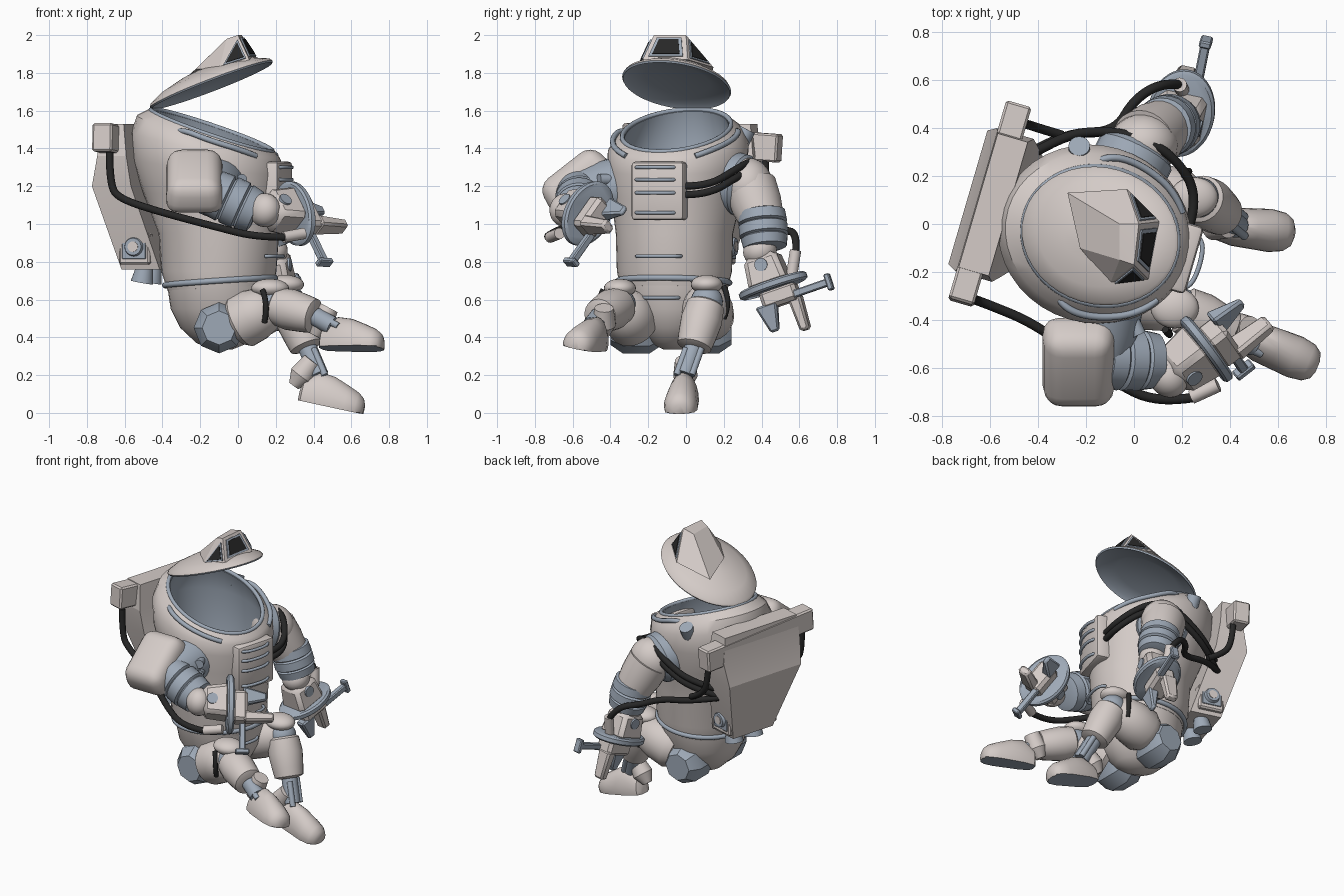
import bpy, bmesh
from math import sin, cos, pi, radians, atan2
from mathutils import Vector, Matrix

default_cube = bpy.data.objects.get("Cube")
if default_cube:
    bpy.data.objects.remove(default_cube, do_unlink=True)


def material(name, red, green, blue):
    mat = bpy.data.materials.new(name)
    mat.use_nodes = True
    mat.diffuse_color = (red, green, blue, 1)
    mat.node_tree.nodes["Principled BSDF"].inputs["Base Color"].default_value = (red, green, blue, 1)
    return mat


SHELL = material("warm grey shell", .66, .6, .575)
STEEL = material("blue grey steel", .34, .395, .47)
RUBBER = material("black rubber", .02, .02, .02)

# Torso frame: local x is forward, local y is left
BODY = Matrix.Translation((-.14, -.05, 0)) @ Matrix.Rotation(radians(-16.3), 4, "Z")
WORLD = Matrix.Identity(4)


def finish(name, bm, *mats, matrix=WORLD, angle=35):
    bmesh.ops.recalc_face_normals(bm, faces=bm.faces)
    mesh = bpy.data.meshes.new(name)
    bm.to_mesh(mesh)
    bm.free()
    for mat in mats:
        mesh.materials.append(mat)
    mesh.shade_smooth()
    mesh.set_sharp_from_angle(angle=radians(angle))
    obj = bpy.data.objects.new(name, mesh)
    obj.matrix_world = matrix
    bpy.context.scene.collection.objects.link(obj)
    return obj


def loft(name, rings, *mats, split=None, matrix=WORLD, angle=35):
    """Skin a stack of rings; bands from index split on use the second material."""
    bm = bmesh.new()
    rows = [[bm.verts.new(p) for p in ring] for ring in rings]
    count = len(rows[0])
    for band, (low, high) in enumerate(zip(rows, rows[1:])):
        for i in range(count):
            j = (i + 1) % count
            face = bm.faces.new((low[i], low[j], high[j], high[i]))
            face.material_index = int(split is not None and band >= split)
    bm.faces.new(rows[0])
    bm.faces.new(rows[-1]).material_index = int(split is not None)
    return finish(name, bm, *mats, matrix=matrix, angle=angle)


def ellipse(x, z, slope, rx, ry, count=40):
    turns = [2 * pi * i / count for i in range(count)]
    return [Vector((x + rx * cos(a), ry * sin(a), z + slope * rx * cos(a))) for a in turns]


def rect(z, back, front, half):
    return [(back, -half, z), (front, -half, z), (front, half, z), (back, half, z)]


def lathe(name, start, end, profile, mat, matrix=WORLD, count=24):
    """Turn (position along axis, radius) pairs about the line start to end."""
    start, end = Vector(start), Vector(end)
    frame = Matrix.Translation(start) @ (end - start).to_track_quat("Z", "Y").to_matrix().to_4x4()
    length = (end - start).length
    rings = [ellipse(0, t * length, 0, r, r, count) for t, r in profile]
    return loft(name, rings, mat, matrix=matrix @ frame)


def rod(name, start, end, radius, mat, matrix=WORLD):
    return lathe(name, start, end, [(0, radius), (1, radius)], mat, matrix, 16)


def tube(name, points, radius, mat, matrix=WORLD, closed=False):
    curve = bpy.data.curves.new(name, "CURVE")
    curve.dimensions = "3D"
    curve.bevel_depth, curve.bevel_resolution = radius, 3
    curve.resolution_u, curve.use_fill_caps = 6, True
    spline = curve.splines.new("NURBS")
    spline.points.add(len(points) - 1)
    for slot, p in zip(spline.points, points):
        slot.co = (*p, 1)
    spline.order_u = 3
    spline.use_endpoint_u, spline.use_cyclic_u = not closed, closed
    temp = bpy.data.objects.new(name + " path", curve)
    mesh = bpy.data.meshes.new_from_object(temp)
    bpy.data.objects.remove(temp)
    bm = bmesh.new()
    bm.from_mesh(mesh)
    return finish(name, bm, mat, matrix=matrix, angle=60)


def box(name, centre, size, mat, matrix=WORLD, bevel=.01, segments=1, taper=1):
    bm = bmesh.new()
    bmesh.ops.create_cube(bm, size=1)
    for v in bm.verts:
        grow = taper if v.co.z > 0 else 1
        v.co = Vector((v.co.x * size[0] * grow, v.co.y * size[1] * grow, v.co.z * size[2]))
    bmesh.ops.bevel(bm, geom=bm.edges[:], offset=bevel, segments=segments, profile=.5, affect="EDGES")
    return finish(name, bm, mat, matrix=matrix @ Matrix.Translation(centre))


def ball(name, centre, radii, mat, matrix=WORLD):
    bm = bmesh.new()
    bmesh.ops.create_uvsphere(bm, u_segments=24, v_segments=14, radius=1)
    bm.transform(Matrix.Diagonal((*radii, 1)))
    return finish(name, bm, mat, matrix=matrix @ Matrix.Translation(centre))


def frame_at(origin, axis, side):
    """Frame whose z follows axis and whose x leans towards side."""
    z = Vector(axis).normalized()
    y = z.cross(Vector(side)).normalized()
    rows = Matrix((y.cross(z), y, z)).transposed().to_4x4()
    return Matrix.Translation(origin) @ rows


# Hollow torso, rim and belt
outer = [(.05, .66, .05, .28, .285), (.04, .75, 0, .305, .305), (.04, .95, 0, .32, .31),
         (0, 1.15, -.05, .365, .345), (-.02, 1.3, -.1, .4, .37), (-.03, 1.41, -.2, .4, .37),
         (-.02, 1.465, -.3, .38, .335), (0, 1.495, -.345, .335, .295)]
inner = [(0, 1.49, -.345, .31, .27), (-.02, 1.35, -.2, .35, .32), (.02, 1, 0, .28, .27)]
loft("torso", [ellipse(*s) for s in outer + inner], SHELL, STEEL, split=len(outer) - 1, matrix=BODY)
tube("neck_rim", ellipse(0, 1.495, -.345, .325, .285), .013, STEEL, BODY, True)
tube("belt_ring", ellipse(.047, .695, .07, .292, .294), .016, STEEL, BODY, True)
pelvis = [(.05, .67, .05, .28, .285), (.05, .55, 0, .265, .26), (.05, .45, 0, .215, .2),
          (.06, .37, 0, .14, .12), (.06, .335, 0, .05, .05)]
loft("pelvis", [ellipse(*s) for s in pelvis], SHELL, matrix=BODY)

# Hinged lid with a faceted turret
LID = BODY @ Matrix.Translation((0, 0, 1.735)) @ Matrix.Rotation(-atan2(.255, .66), 4, "Y")
dome = [(.105, .01), (.1, .1), (.085, .4), (.055, .75), (.02, .97), (.005, 1), (-.005, .98)]
under = [(.015, .9), (.03, .6), (.04, .2)]
levels = [(h, r) for h, r in dome + under]
loft("lid", [ellipse(0, h, 0, .353 * r, .285 * r) for h, r in levels], SHELL, STEEL, split=5, matrix=LID)
turret = {"top_r": (0, -.17, 2), "top_l": (.02, 0, 2), "rear_r": (-.06, -.15, 1.98), "rear_l": (-.06, 0, 1.98),
          "low_r": (.06, -.23, 1.87), "low_l": (.105, .01, 1.87), "keel_r": (-.1, -.25, 1.82),
          "keel_l": (-.03, .145, 1.83), "tail_r": (-.225, -.1, 1.82), "tail_l": (-.277, .13, 1.77)}
bm = bmesh.new()
for p in turret.values():
    bm.verts.new(p)
bmesh.ops.convex_hull(bm, input=bm.verts[:])
finish("lid_turret", bm, SHELL, angle=10)


def window(*names):
    corners = [Vector(turret[n]) for n in names]
    middle = sum(corners, Vector()) / len(corners)
    normal = (corners[1] - corners[0]).cross(corners[-1] - corners[0]).normalized()
    for part, scale, lift, mat in (("window_frame", .76, .008, STEEL), ("window_pane", .6, .012, RUBBER)):
        ring = [middle + (c - middle) * scale for c in corners]
        loft(part, [[p + normal * d for p in ring] for d in (lift - .009, lift)], mat)


window("low_r", "low_l", "top_l", "top_r")
window("keel_r", "low_r", "top_r")
window("low_l", "keel_l", "top_l")

# Chest box, grab bars and shoulder rails
box("chest_box", (.35, .01, 1.175), (.11, .29, .31), SHELL, BODY, .02, 2)
bars = [(z, .41, .11) for z in (1.3, 1.235, 1.165, 1.06)] + [(.83, .36, .12), (.61, .315, .1)]
for z, x, half in bars:
    bar = [(x - .03, -half, z), (x + .02, -half, z), (x + .02, half, z), (x - .03, half, z)]
    tube("grab_bar", bar, .01, STEEL, BODY)
for side in (-1, 1):
    rail = [(-.1, .29, 1.49), (-.06, .335, 1.5), (.08, .335, 1.445), (.25, .265, 1.39), (.3, .19, 1.36)]
    tube("shoulder_rail", [(x, side * y, z) for x, y, z in rail], .015, STEEL, BODY)
for z in (1.235, 1.165):
    rod("chest_knob", (.2, -.27, z), (.27, -.35, z), .03, STEEL, BODY)
rod("shoulder_lamp", (-.18, .3, 1.43), (-.19, .335, 1.5), .045, STEEL, BODY)

# Backpack
pack = [(1.53, -.53, -.4, .29), (1.36, -.54, -.38, .31), (1.2, -.575, -.36, .29), (.76, -.45, -.24, .16)]
loft("backpack", [rect(*p) for p in pack], SHELL, matrix=BODY, angle=10)
bar_frame = BODY @ Matrix.Translation((-.48, 0, 1.43)) @ Matrix.Rotation(radians(-4), 4, "X")
box("backpack_bar", (0, 0, 0), (.11, .86, .15), SHELL, bar_frame)
for side in (-1, 1):
    box("vent_block", (-.37, side * .16, .87), (.17, .07, .17), SHELL, BODY)
    box("vent_plate", (-.37, side * .197, .88), (.13, .008, .13), STEEL, BODY, .002)
    lathe("vent_ring", (-.37, side * .19, .88), (-.37, side * .22, .88), [(0, .055), (1, .045)], STEEL, BODY)
    rod("vent_core", (-.37, side * .2, .88), (-.37, side * .224, .88), .028, SHELL, BODY)
    lathe("exhaust", (-.34, side * .08, .8), (-.36, side * .08, .69), [(0, .04), (1, .06)], STEEL, BODY)

# Hoses
hoses = {"right_hose": [(-.68, -.31, 1.38), (-.68, -.31, 1.2), (-.62, -.33, 1.13), (-.4, -.42, 1.06),
                        (-.1, -.65, .98), (.1, -.75, .93), (.26, -.72, .93)],
         "left_arm_hose": [(-.46, .28, 1.05), (-.3, .38, 1.02), (-.08, .38, .98), (0, .52, .97),
                           (.12, .59, .95), (.19, .58, .84)],
         "pack_drop_hose": [(-.47, .42, 1.36), (-.46, .42, 1.2), (-.4, .4, 1.1), (-.3, .37, 1.05)]}
for drop, label in ((0, "upper"), (.045, "lower")):
    hoses[label + "_chest_hose"] = [(x, y, z - drop) for x, y, z in (
        (.23, -.01, 1.2), (.27, .12, 1.2), (.17, .28, 1.3), (.03, .36, 1.34), (-.12, .39, 1.25),
        (-.3, .37, 1.15), (-.46, .27, 1.1))]
for name, path in hoses.items():
    tube(name, path, .02, RUBBER)
rod("right_hose_cap", (.24, -.72, .93), (.35, -.67, .95), .03, SHELL)
rod("left_hose_cap", (.19, .58, .86), (.2, .56, .73), .03, SHELL)

# Upper arms
BANDS = [(0, .1), (.04, .125), (.3, .13), (.34, .115), (.38, .13), (.64, .13), (.68, .115),
         (.72, .125), (.96, .115), (1, .08)]
lathe("right_collar", (-.12, -.33, 1.2), (-.14, -.55, 1.17), [(0, .16), (.5, .15), (1, .12)], STEEL)
tilt = Matrix.Translation((-.23, -.585, 1.235)) @ Matrix.Rotation(radians(38), 4, "X")
box("right_shoulder_pad", (0, 0, 0), (.32, .42, .19), SHELL, tilt, .07, 4, .85)
lathe("right_arm_bands", (-.14, -.56, 1.17), (.1, -.57, 1.06), BANDS, STEEL)
lathe("left_collar", (-.02, .24, 1.22), (.02, .32, 1.2), [(0, .165), (.7, .165), (1, .14)], STEEL)
ball("left_shoulder", (.04, .33, 1.2), (.145, .13, .15), SHELL)
lathe("left_upper_arm", (.04, .34, 1.2), (.13, .41, 1.0), [(0, .14), (.5, .135), (1, .115)], SHELL)
lathe("left_arm_bands", (.115, .4, 1.07), (.17, .42, .87), BANDS, STEEL)

# Forearms with cuff discs and claws
right_arm = frame_at((.19, -.6, 1.07), (.77, .6, -.05), (.2, -.5, -.6))
left_arm = frame_at((.18, .41, .8), (.1, .3, -.92), (.2, .95, .1))
for side, arm in (("right", right_arm), ("left", left_arm)):
    ball(side + "_elbow", (0, 0, -.06), (.09, .09, .08), SHELL, arm)
    box(side + "_forearm", (0, 0, .05), (.18, .17, .17), SHELL, arm, .025, 1, 1.2)
    rod(side + "_elbow_knob", (0, -.1, .02), (0, .1, .02), .035, STEEL, arm)
    cuff = [ellipse(.01, z, 0, .19 * s, .14 * s) for z, s in ((.115, .92), (.125, 1), (.15, 1), (.16, .92))]
    loft(side + "_cuff_disc", cuff, STEEL, matrix=arm)
    box(side + "_palm", (.03, 0, .2), (.2, .13, .1), SHELL, arm, .02)
    box(side + "_thumb_claw", (-.05, .03, .3), (.12, .07, .15), STEEL, arm, .01, 1, .4)
    box(side + "_finger", (.1, -.02, .32), (.07, .1, .19), SHELL, arm, .012, 1, .75)
    box(side + "_tool_rod", (.2, .04, .22), (.22, .04, .04), STEEL, arm, .006)
    box(side + "_tool_end", (.31, .04, .22), (.03, .05, .09), STEEL, arm, .006)

# Legs
THIGH = [(0, .12), (.15, .145), (.5, .14), (.85, .115), (1, .07)]
SHIN = [(0, .07), (.08, .1), (.4, .11), (.75, .1), (.95, .092), (1, .06)]
legs = {"right": [(-.01, -.27, .47), (.19, -.35, .57), (.41, -.46, .51), (.5, -.5, .46)],
        "left": [(-.02, .11, .5), (.27, .11, .59), (.37, .04, .34), (.43, -.01, .2)]}
for side, (hip, knee, shin, ankle) in legs.items():
    sign = -1 if side == "right" else 1
    socket = Vector((-.1, hip[1], .45))
    across = Vector((0, sign * .13, 0))
    lathe(side + "_hip_joint", socket - across, socket + across,
          [(0, .1), (.2, .135), (.75, .135), (1, .09)], STEEL, count=8)
    lathe(side + "_thigh", hip, knee, THIGH, SHELL)
    ball(side + "_knee_joint", knee, (.085, .085, .085), STEEL)
    ball(side + "_knee_cap", (knee[0] - .02, knee[1], knee[2] + .09), (.1, .085, .05), SHELL)
    lathe(side + "_shin", knee, shin, SHIN, SHELL)
    lathe(side + "_ankle", shin, ankle, [(0, .05), (1, .05)], STEEL)
    for offset in (-.04, .04):
        shift = Vector((.03, offset, 0))
        rod(side + "_ankle_piston", Vector(shin) + shift, Vector(ankle) + shift, .018, STEEL)
    bend = ((-.06, .09, .08), (-.03, .13, 0), (-.05, .09, -.09))
    tube(side + "_knee_hose", [Vector(knee) + Vector((x, sign * y, z)) for x, y, z in bend], .015, RUBBER)

# Boots with steel soles
BOOT = [(-.13, .03, .05), (-.115, .06, .1), (-.04, .08, .15), (.04, .085, .14), (.12, .09, .11),
        (.18, .08, .085), (.21, .058, .06), (.222, .025, .03)]
places = {"right": ((.56, -.51, .36), -22, 0, -12), "left": ((.45, -.015, .06), -6, 12, 0)}
for side, (spot, yaw, pitch, roll) in places.items():
    pose = Matrix.Translation(spot)
    for axis, angle in zip("ZYX", (yaw, pitch, roll)):
        pose = pose @ Matrix.Rotation(radians(angle), 4, axis)
    turns = [2 * pi * i / 24 for i in range(24)]
    rings = [[(x, w * cos(a), max(h * sin(a), -.02)) for a in turns] for x, w, h in BOOT]
    boot = loft(side + "_boot", rings, SHELL, STEEL, matrix=pose)
    for face in boot.data.polygons:
        face.material_index = int(face.normal.z < -.9)
    lathe(side + "_heel_guard", pose @ Vector((-.17, 0, .05)), pose @ Vector((-.1, 0, .2)),
          [(0, .03), (.4, .065), (1, .05)], SHELL)
